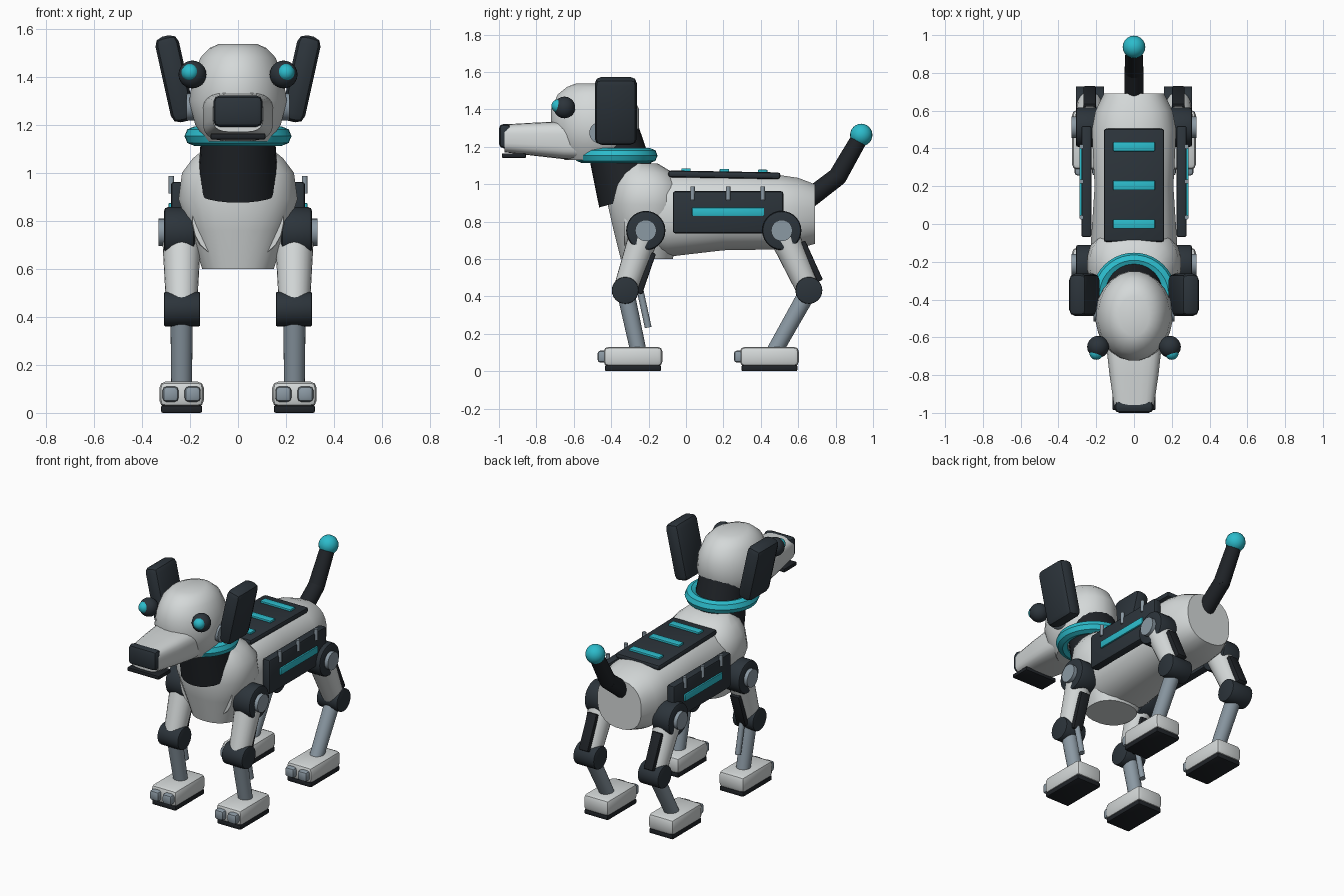
import bpy, bmesh, math
from mathutils import Vector, Matrix

cube = bpy.data.objects.get("Cube")
if cube:
    bpy.data.objects.remove(cube, do_unlink=True)


def material(name, r, g, b):
    m = bpy.data.materials.new(name)
    m.use_nodes = True
    m.diffuse_color = (r, g, b, 1)
    m.node_tree.nodes["Principled BSDF"].inputs["Base Color"].default_value = (r, g, b, 1)
    return m


SHELL = material("pale grey shell", 0.66, 0.69, 0.69)
DARK = material("dark slate plastic", 0.025, 0.034, 0.043)
RUBBER = material("black rubber", 0.014, 0.017, 0.021)
TEAL = material("teal glow", 0.025, 0.50, 0.60)
STEEL = material("blue grey steel", 0.26, 0.32, 0.37)


def finish(name, bm, mat, bevel=0, segments=2):
    """Bevel the sharp edges, shade and link one part."""
    bmesh.ops.recalc_face_normals(bm, faces=bm.faces)
    if bevel:
        sharp = [e for e in bm.edges if e.calc_face_angle(0) > math.radians(40)]
        bmesh.ops.bevel(bm, geom=sharp, offset=bevel, segments=segments,
                        profile=0.5, affect='EDGES')
    mesh = bpy.data.meshes.new(name)
    bm.to_mesh(mesh)
    bm.free()
    mesh.materials.append(mat)
    ob = bpy.data.objects.new(name, mesh)
    bpy.context.collection.objects.link(ob)
    bpy.ops.object.select_all(action='DESELECT')
    ob.select_set(True)
    bpy.context.view_layer.objects.active = ob
    bpy.ops.object.shade_smooth_by_angle(angle=math.radians(40))
    return ob


def box(name, centre, size, mat, bevel=0.01, rot=None):
    bm = bmesh.new()
    turn = rot if rot else Matrix()
    bmesh.ops.create_cube(bm, size=1, matrix=Matrix.Diagonal((*size, 1)))
    ob = finish(name, bm, mat, bevel)
    ob.data.transform(Matrix.Translation(centre) @ turn)
    return ob


def rod(name, a, b, r1, r2, mat, bevel=0, sides=24):
    a, b = Vector(a), Vector(b)
    bm = bmesh.new()
    turn = (b - a).to_track_quat('Z', 'Y').to_matrix().to_4x4()
    bmesh.ops.create_cone(bm, cap_ends=True, segments=sides, radius1=r1, radius2=r2,
                          depth=(b - a).length,
                          matrix=Matrix.Translation((a + b) / 2) @ turn)
    return finish(name, bm, mat, bevel)


def ball(name, centre, r, mat):
    bm = bmesh.new()
    bmesh.ops.create_uvsphere(bm, u_segments=20, v_segments=12, radius=r,
                              matrix=Matrix.Translation(centre))
    return finish(name, bm, mat)


def loft(name, axis, sections, mat, power=2.0, sides=24):
    """Skin rounded rings; each section is position, half width, other half size, centre."""
    bm = bmesh.new()
    rings = []
    for p, w, h, c in sections:
        ring = []
        for i in range(sides):
            t = math.tau * (i + 0.5) / sides
            u, v = [math.copysign(abs(k) ** (2 / power), k) for k in (math.cos(t), math.sin(t))]
            co = (w * u, p, c + h * v) if axis == 'y' else (w * u, c + h * v, p)
            ring.append(bm.verts.new(co))
        rings.append(ring)
    for lo, hi in zip(rings, rings[1:]):
        for i in range(sides):
            j = (i + 1) % sides
            bm.faces.new((lo[i], lo[j], hi[j], hi[i]))
    bm.faces.new(rings[0])
    bm.faces.new(rings[-1])
    return finish(name, bm, mat)


def ring_band(name, centre, major, minor, mat, around=40, tube=8):
    bm = bmesh.new()
    grid = []
    for i in range(around):
        a = math.tau * i / around
        grid.append([])
        for j in range(tube):
            b = math.tau * j / tube
            r = major + minor * math.cos(b)
            grid[i].append(bm.verts.new((centre[0] + r * math.cos(a), centre[1] + r * math.sin(a),
                                         centre[2] + minor * math.sin(b))))
    for i in range(around):
        for j in range(tube):
            k, m = (i + 1) % around, (j + 1) % tube
            bm.faces.new((grid[i][j], grid[k][j], grid[k][m], grid[i][m]))
    return finish(name, bm, mat)


# Torso, chest, neck and collar
loft("torso", 'y', [(-0.33, 0.19, 0.18, 0.82), (-0.1, 0.23, 0.23, 0.84),
                    (0.2, 0.21, 0.21, 0.855), (0.5, 0.225, 0.2, 0.85),
                    (0.6, 0.205, 0.19, 0.845), (0.69, 0.16, 0.16, 0.84)], SHELL, 2.4)
loft("chest", 'z', [(0.6, 0.15, 0.14, -0.21), (0.76, 0.205, 0.18, -0.21),
                    (0.89, 0.25, 0.21, -0.21), (1.0, 0.235, 0.195, -0.21),
                    (1.06, 0.19, 0.16, -0.225), (1.11, 0.13, 0.1, -0.25)], SHELL, 2.3)
rod("neck", (0, -0.3, 0.92), (0, -0.4, 1.29), 0.17, 0.145, RUBBER)
ring_band("collar", (0, -0.375, 1.153), 0.183, 0.04, TEAL)

# Head
loft("cranium", 'z', [(1.13, 0.13, 0.15, -0.5), (1.2, 0.18, 0.21, -0.49),
                      (1.3, 0.205, 0.238, -0.487), (1.4, 0.19, 0.238, -0.487),
                      (1.48, 0.158, 0.2, -0.487), (1.52, 0.12, 0.15, -0.487),
                      (1.537, 0.08, 0.105, -0.487)], SHELL)
loft("muzzle", 'y', [(-0.97, 0.105, 0.075, 1.245), (-0.8, 0.13, 0.09, 1.24),
                     (-0.65, 0.147, 0.102, 1.235), (-0.47, 0.14, 0.095, 1.225)], SHELL, 3.6)
box("nose", (0, -0.968, 1.257), (0.205, 0.064, 0.13), DARK, 0.025)
box("mouth", (0, -0.92, 1.152), (0.23, 0.13, 0.026), RUBBER, 0.008)
for side, s in (("left", 1), ("right", -1)):
    ball(side + "_eye_socket", (s * 0.19, -0.65, 1.41), 0.058, DARK)
    ball(side + "_eye", (s * 0.2, -0.683, 1.418), 0.036, TEAL)
    box(side + "_ear", (s * 0.263, -0.375, 1.392), (0.1, 0.225, 0.365), DARK, 0.035,
        Matrix.Rotation(s * math.radians(12.5), 4, 'Y'))
    rod(side + "_ear_pivot", (s * 0.15, -0.46, 1.275), (s * 0.215, -0.46, 1.275),
        0.057, 0.057, STEEL)

# Back panel with light strips
tilt = Matrix.Rotation(math.radians(-1), 4, 'X')
box("back_panel", (0, 0.205, 1.05), (0.32, 0.6, 0.036), DARK, 0.014, tilt)
for i in range(3):
    y = i * 0.205
    box("back_light_strip", (0, y, 1.073 - 0.018 * (y - 0.2)), (0.22, 0.05, 0.016), TEAL, 0.004)

# Tail
tail = [(0, 0.64, 0.91), (0, 0.81, 1.04), (0, 0.925, 1.24)]
rod("tail_base", tail[0], tail[1], 0.052, 0.05, RUBBER)
ball("tail_joint", tail[1], 0.05, RUBBER)
rod("tail_end", tail[1], tail[2], 0.05, 0.045, RUBBER)
ball("tail_light", (0, 0.937, 1.263), 0.06, TEAL)


def leg(name, s, hip, knee, ankle, foot_y, has_piston):
    """One leg; the joint positions are (y, z) pairs."""
    x = s * 0.235

    def at(p, px=x):
        return Vector((px, p[0], p[1]))

    rod(name + "_hip", at(hip, s * 0.18), at(hip, s * 0.308), 0.105, 0.105, DARK, 0.015, 28)
    rod(name + "_hip_cap", at(hip, s * 0.3), at(hip, s * 0.332), 0.057, 0.057, STEEL)
    rod(name + "_thigh", at(hip), at(knee), 0.082, 0.064, SHELL)
    rod(name + "_knee", at(knee, s * 0.158), at(knee, s * 0.308), 0.072, 0.072, DARK, 0.006)
    rod(name + "_shin", at(knee), at(ankle), 0.047, 0.043, STEEL)
    # Guard plate along the rear of the thigh
    d = (at(knee) - at(hip)).normalized()
    rear = Vector((0, -d.z, d.y))
    turn = Matrix.Rotation(math.atan2(d.y, -d.z), 4, 'X')
    box(name + "_thigh_guard", at(hip) + d * 0.215 + rear * 0.076,
        (0.066, 0.032, 0.23), RUBBER, 0.006, turn)
    if has_piston:
        e = (at(ankle) - at(knee)).normalized()
        off = Vector((0, -e.z, e.y)) * 0.078
        rod(name + "_piston", at(knee) + off - e * 0.03, at(knee) + off + e * 0.22,
            0.018, 0.018, STEEL, 0, 12)
    # Foot, sole and toes
    box(name + "_foot", (x, foot_y, 0.078), (0.185, 0.315, 0.105), SHELL, 0.026)
    box(name + "_sole", (x, foot_y, 0.016), (0.172, 0.3, 0.032), RUBBER, 0.008)
    for t in (-1, 1):
        box(name + "_toe", (x + t * 0.046, foot_y - 0.155, 0.078), (0.066, 0.07, 0.064),
            STEEL, 0.016)


for side, s in (("left", 1), ("right", -1)):
    leg(side + "_front_leg", s, (-0.215, 0.752), (-0.325, 0.432), (-0.255, 0.11), -0.283, True)
    leg(side + "_hind_leg", s, (0.512, 0.752), (0.657, 0.432), (0.475, 0.11), 0.446, False)
    # Flank panel with light strip and pins
    box(side + "_flank_panel", (s * 0.252, 0.225, 0.85), (0.054, 0.59, 0.225), DARK, 0.012)
    box(side + "_flank_light_strip", (s * 0.281, 0.225, 0.852), (0.016, 0.385, 0.045), TEAL, 0.004)
    for y in (0.035, 0.225, 0.41):
        rod(side + "_flank_pin", (s * 0.278, y, 0.915), (s * 0.278, y, 0.988),
            0.012, 0.012, STEEL, 0, 12)
